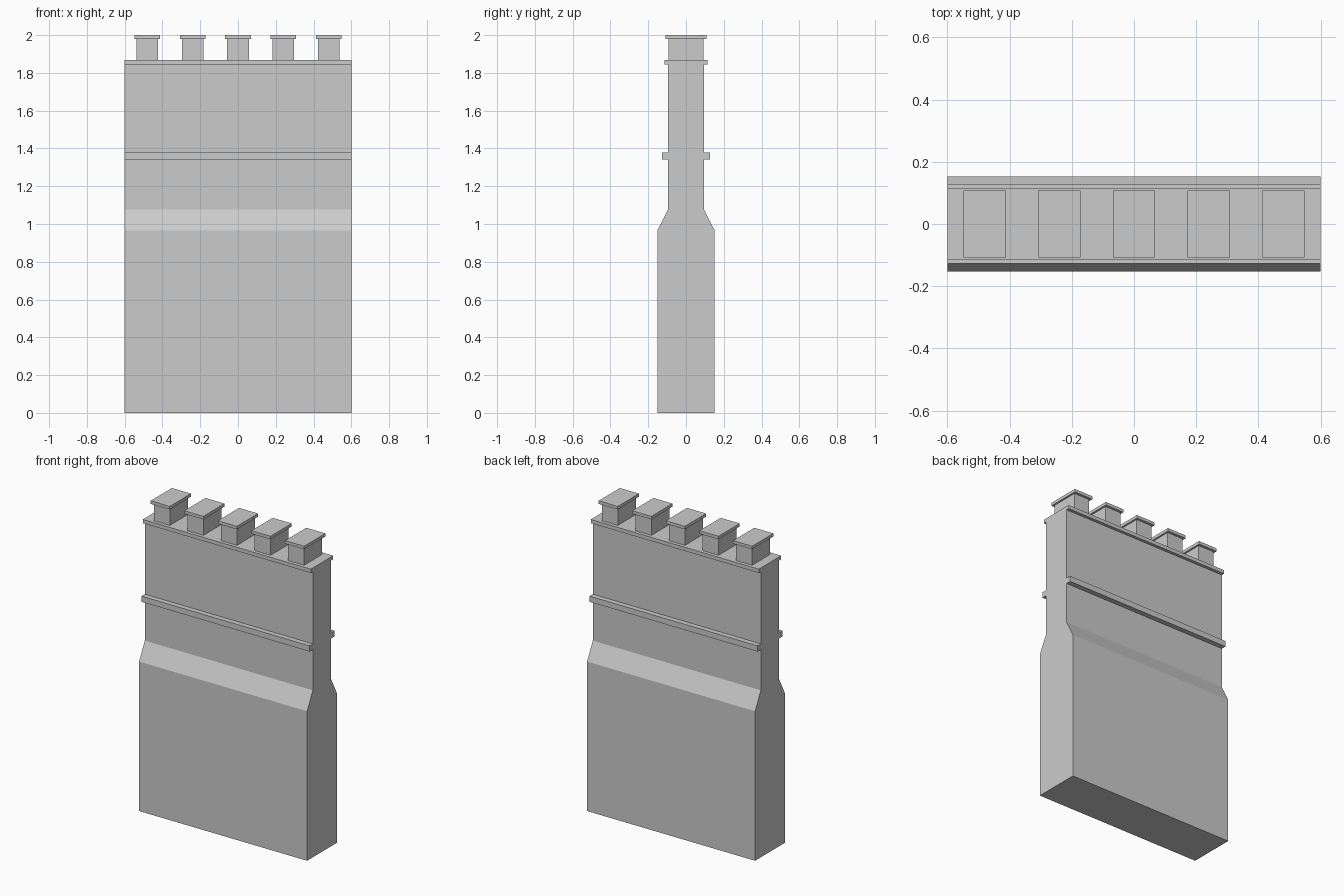
import bpy

if "Cube" in bpy.data.objects:
    bpy.data.objects.remove(bpy.data.objects["Cube"])


def mesh_object(name, verts, faces):
    mesh = bpy.data.meshes.new(name)
    mesh.from_pydata(verts, [], faces)
    obj = bpy.data.objects.new(name, mesh)
    bpy.context.collection.objects.link(obj)
    return obj


def extrude_profile(name, profile, half_x):
    """Extrude a counter-clockwise (y, z) outline along x."""
    n = len(profile)
    verts = [(x, y, z) for x in (-half_x, half_x) for y, z in profile]
    faces = [tuple(reversed(range(n))), tuple(range(n, 2 * n))]
    faces += [(i, (i + 1) % n, n + (i + 1) % n, n + i) for i in range(n)]
    return mesh_object(name, verts, faces)


def box(name, x, half_x, half_y, z0, z1):
    outline = [(-half_y, z0), (half_y, z0), (half_y, z1), (-half_y, z1)]
    obj = extrude_profile(name, outline, half_x)
    obj.location.x = x
    return obj


HALF_LENGTH = 0.6

# Wall with thick sloped base, mirrored half profile
half = [(0.152, 0.0), (0.152, 0.965), (0.094, 1.078), (0.094, 1.845)]
extrude_profile("wall", half + [(-y, z) for y, z in reversed(half)], HALF_LENGTH)

# String course and coping running the full length
box("string_course", 0, HALF_LENGTH, 0.127, 1.341, 1.378)
box("coping", 0, HALF_LENGTH, 0.114, 1.844, 1.868)

# Five battlements with overhanging caps
for i in range(5):
    x = (i - 2) * 0.24
    box(f"battlement_{i + 1}", x, 0.057, 0.092, 1.868, 1.981)
    box(f"battlement_cap_{i + 1}", x, 0.068, 0.108, 1.98, 2.0)
